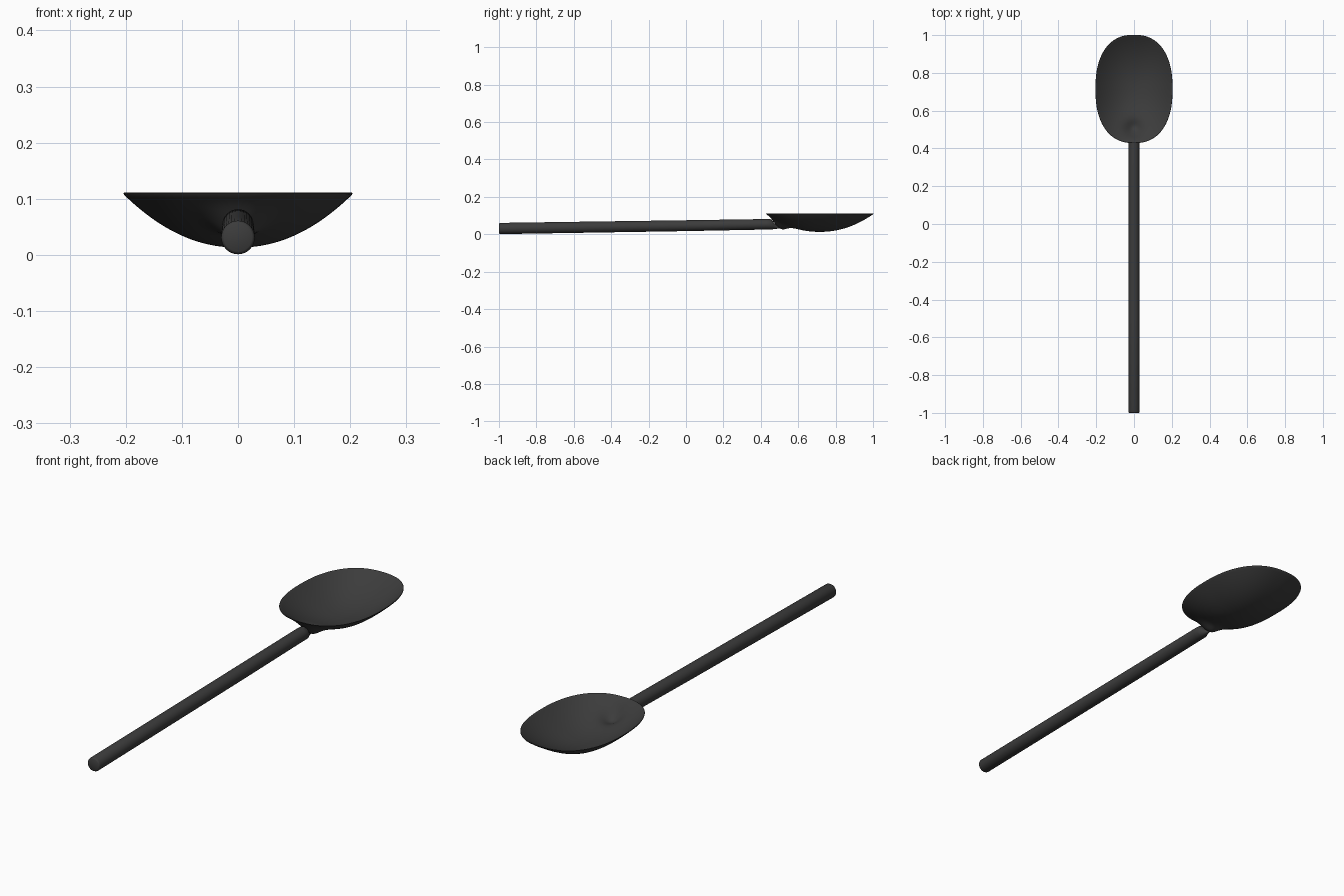
import bpy, bmesh, math

if "Cube" in bpy.data.objects:
    bpy.data.objects.remove(bpy.data.objects["Cube"])

mat = bpy.data.materials.new("charcoal black")
mat.diffuse_color = (0.045, 0.045, 0.045, 1)
mat.use_nodes = True
mat.node_tree.nodes["Principled BSDF"].inputs["Base Color"].default_value = mat.diffuse_color


def build(name, rings, caps, poles=None):
    """Loft closed rings of points; cap ends with n-gons or with pole points."""
    bm = bmesh.new()
    loops = [[bm.verts.new(p) for p in ring] for ring in rings]
    n = len(loops[0])
    for a, b in zip(loops, loops[1:]):
        for i in range(n):
            j = (i + 1) % n
            bm.faces.new((a[i], a[j], b[j], b[i]))
    if caps:
        bm.faces.new(loops[0])
        bm.faces.new(loops[-1])
    if poles:
        for loop, p in zip((loops[0], loops[-1]), poles):
            v = bm.verts.new(p)
            for i in range(n):
                bm.faces.new((loop[i], loop[(i + 1) % n], v))
    bmesh.ops.recalc_face_normals(bm, faces=bm.faces)
    me = bpy.data.meshes.new(name)
    bm.to_mesh(me)
    bm.free()
    me.materials.append(mat)
    ob = bpy.data.objects.new(name, me)
    bpy.context.collection.objects.link(ob)
    bpy.ops.object.select_all(action='DESELECT')
    ob.select_set(True)
    bpy.context.view_layer.objects.active = ob
    bpy.ops.object.shade_smooth_by_angle(angle=math.radians(40))
    return ob


# Bowl: thin superelliptic dish with a dimple where the handle joins
CY, RX, RY, EXP = 0.715, 0.203, 0.285, 2.35
SEG, STEPS = 112, 36


def bowl_ring(r, lift):
    pts = []
    for i in range(SEG):
        t = 2 * math.pi * i / SEG
        c, s = math.cos(t), math.sin(t)
        k = r / (abs(c) ** EXP + abs(s) ** EXP) ** (1 / EXP)
        x, y = RX * k * c, CY + RY * k * s
        dimple = 0.033 * math.exp(-(x * x + (y - 0.505) ** 2) / (2 * 0.03 ** 2))
        pts.append((x, y, 0.013 + 0.094 * r ** 2.1 + lift - dimple * min(1, (1 - r) * 8)))
    return pts


outer = [bowl_ring(i / STEPS, 0) for i in range(1, STEPS + 1)]
rim = [bowl_ring(1.006, 0.0015), bowl_ring(1.0, 0.0038)]
inner = [bowl_ring(0.985 * i / STEPS, 0.005) for i in range(STEPS, 0, -1)]
build("spoon_bowl", outer + rim + inner, False, [(0, CY, 0.013), (0, CY, 0.018)])

# Handle: slightly rising round rod, tapered into the underside of the bowl
stations = [(-1.0, 0.031, 0.025), (-0.998, 0.031, 0.028), (-0.993, 0.031, 0.030),
            (-0.5, 0.0385, 0.0295), (0.0, 0.046, 0.029), (0.43, 0.0535, 0.028),
            (0.453, 0.053, 0.0275), (0.467, 0.047, 0.020), (0.48, 0.040, 0.011),
            (0.50, 0.034, 0.003)]
N = 32
build("handle", [[(r * math.cos(2 * math.pi * i / N), y, z + r * math.sin(2 * math.pi * i / N))
                  for i in range(N)] for y, z, r in stations], True)
